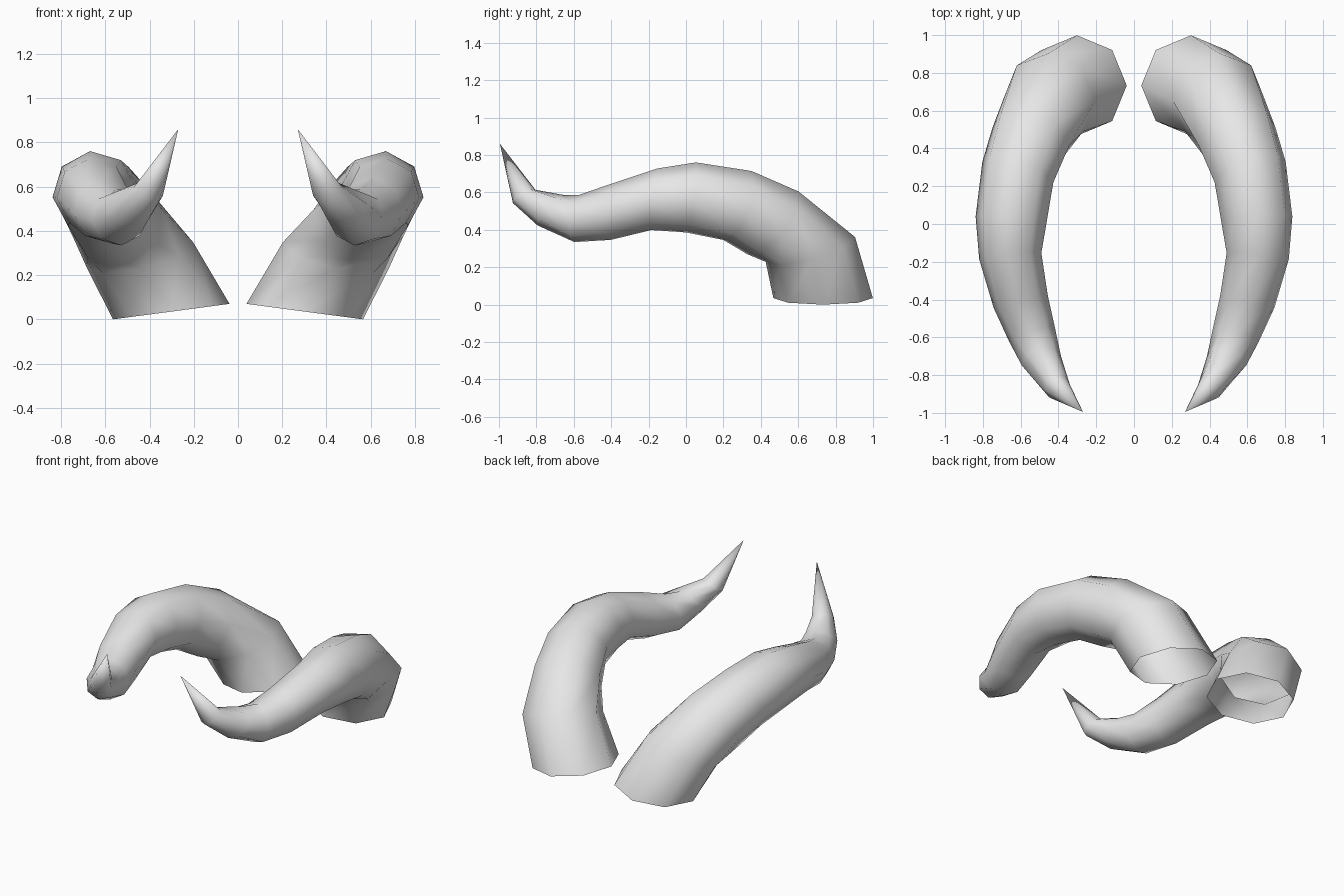
import bpy
import bmesh
import math
from mathutils import Vector

if "Cube" in bpy.data.objects:
    bpy.data.objects.remove(bpy.data.objects["Cube"])

SIDES = 8
TIP = Vector((0.27, -0.995, 0.86))
OUTWARD = Vector((1, 0, -0.1))

# Cross-sections from base to tip: centre, facing direction, radius
RINGS = [
    ((0.302, 0.733, 0.035), (0.133, 0, 1), 0.266),
    ((0.445, 0.665, 0.295), (0.22, -0.27, 0.95), 0.248),
    ((0.545, 0.465, 0.437), (0.35, -0.78, 0.60), 0.217),
    ((0.615, 0.275, 0.530), (0.33, -0.88, 0.33), 0.200),
    ((0.650, 0.027, 0.573), (0.08, -0.98, 0.13), 0.190),
    ((0.655, -0.17, 0.563), (-0.09, -1, 0.10), 0.166),
    ((0.600, -0.41, 0.493), (-0.24, -1, -0.03), 0.148),
    ((0.540, -0.585, 0.46), (-0.30, -1, 0.12), 0.127),
    ((0.490, -0.725, 0.505), (-0.25, -0.8, 0.70), 0.107),
    ((0.405, -0.865, 0.578), (-0.35, -0.45, 0.80), 0.070),
]

# Plain pale grey
grey = bpy.data.materials.new("pale_grey")
grey.use_nodes = True
grey.diffuse_color = (0.8, 0.8, 0.8, 1)
grey.node_tree.nodes["Principled BSDF"].inputs["Base Color"].default_value = (0.8, 0.8, 0.8, 1)


def ring_points(centre, normal, radius):
    n = Vector(normal).normalized()
    u = (OUTWARD - n * OUTWARD.dot(n)).normalized()
    v = n.cross(u)
    for i in range(SIDES):
        a = math.tau * i / SIDES
        yield Vector(centre) + radius * (u * math.cos(a) + v * math.sin(a))


def make_horn(name, side):
    bm = bmesh.new()

    def vert(p):
        return bm.verts.new((p.x * side, p.y, p.z))

    # Tapering tube, open at the base, closing to a point
    loops = [[vert(p) for p in ring_points(*r)] for r in RINGS]
    tip = vert(TIP)
    for i in range(SIDES):
        j = (i + 1) % SIDES
        faces = [(a[i], a[j], b[j], b[i]) for a, b in zip(loops, loops[1:])]
        faces.append((loops[-1][i], loops[-1][j], tip))
        for f in faces:
            bm.faces.new(f if side > 0 else f[::-1])
    for f in bm.faces:
        f.smooth = True
    mesh = bpy.data.meshes.new(name)
    bm.to_mesh(mesh)
    bm.free()
    mesh.materials.append(grey)
    bpy.context.collection.objects.link(bpy.data.objects.new(name, mesh))


make_horn("left_horn", 1)
make_horn("right_horn", -1)
